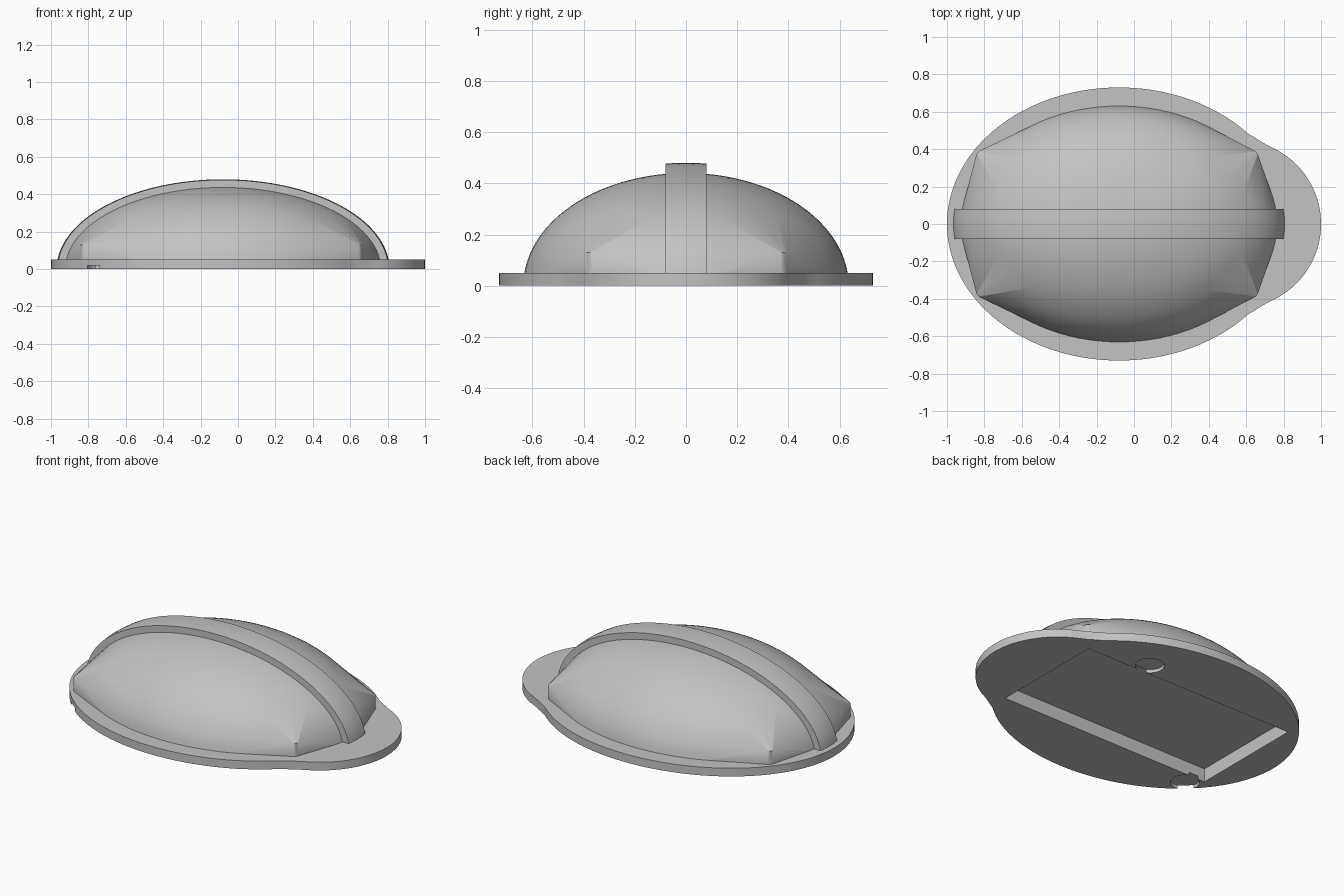
import bpy, bmesh, math

CX = -0.08            # centre of the oval body
PLATE_TOP = 0.05
BOX_X, BOX_HX, BOX_HY = -0.09, 0.715, 0.357   # inner box recess

if "Cube" in bpy.data.objects:
    bpy.data.objects.remove(bpy.data.objects["Cube"], do_unlink=True)

grey = bpy.data.materials.new("plain grey")
grey.use_nodes = True
grey.diffuse_color = (0.55, 0.55, 0.55, 1)
grey.node_tree.nodes["Principled BSDF"].inputs["Base Color"].default_value = (0.55, 0.55, 0.55, 1)


def finish(bm, name):
    bmesh.ops.recalc_face_normals(bm, faces=bm.faces)
    mesh = bpy.data.meshes.new(name)
    bm.to_mesh(mesh)
    bm.free()
    mesh.materials.append(grey)
    obj = bpy.data.objects.new(name, mesh)
    bpy.context.collection.objects.link(obj)
    return obj


def activate(obj):
    bpy.ops.object.select_all(action='DESELECT')
    obj.select_set(True)
    bpy.context.view_layer.objects.active = obj


def prism(name, outline, z0, z1):
    bm = bmesh.new()
    face = bm.faces.new([bm.verts.new((x, y, z0)) for x, y in outline])
    top = bmesh.ops.extrude_face_region(bm, geom=[face])["geom"]
    moved = [v for v in top if isinstance(v, bmesh.types.BMVert)]
    bmesh.ops.translate(bm, verts=moved, vec=(0, 0, z1 - z0))
    return finish(bm, name)


def circle(cx, cy, r, n):
    return [(cx + r * math.cos(2 * math.pi * i / n),
             cy + r * math.sin(2 * math.pi * i / n)) for i in range(n)]


def cut(obj, cutter):
    cutter.hide_render = True
    mod = obj.modifiers.new("cut", 'BOOLEAN')
    mod.operation = 'DIFFERENCE'
    mod.solver = 'EXACT'
    mod.object = cutter
    activate(obj)
    bpy.ops.object.modifier_apply(modifier=mod.name)


# Base plate: a large oval blended into a smaller round nose
def half_width(x):
    oval = 0.73 * math.sqrt(max(0, 1 - ((x - CX) / 0.92) ** 2))
    nose = math.sqrt(max(0, 0.45 ** 2 - (x - 0.55) ** 2))
    blend = 0.575 - 0.61 * (x - 0.46) if 0.46 < x < 0.83 else 0
    return max(oval, nose, blend)


N = 72
xs = [math.cos(math.pi * i / N) for i in range(N + 1)]
upper = [(x, half_width(x)) for x in xs[1:-1]]
outline = [(1, 0)] + upper + [(-1, 0)] + [(x, -y) for x, y in reversed(upper)]
base_plate = prism("base_plate", outline, 0, PLATE_TOP)

# Dome shell: half ellipsoid stretched over four rounded box corners
bm = bmesh.new()
RINGS, SEGS = 24, 96
low = math.asin(PLATE_TOP / 0.44)
for r in range(RINGS):
    a = low + (math.pi / 2 - low) * r / RINGS
    for x, y in circle(0, 0, math.cos(a), SEGS):
        bm.verts.new((CX + 0.85 * x, 0.635 * y, 0.44 * math.sin(a)))
bm.verts.new((CX, 0, 0.44))
for sx in (-1, 1):
    for sy in (-1, 1):
        for x, y in circle(BOX_X + sx * BOX_HX, sy * BOX_HY, 0.04, 24):
            for z in (PLATE_TOP, 0.13):
                bm.verts.new((x, y, z))
bmesh.ops.convex_hull(bm, input=bm.verts[:])
bmesh.ops.delete(bm, geom=[v for v in bm.verts if not v.link_faces], context='VERTS')
dome = finish(bm, "dome")

# Raised band: an arch swept lengthwise over the dome
bm = bmesh.new()
section = [(y, 0.89, 0.48) for y in (-0.08, -0.04, 0, 0.04, 0.08)]
section += [(0.08, 0.8, 0.4), (-0.08, 0.8, 0.4)]
STEPS = 80
loops = []
for i in range(STEPS + 1):
    loop = []
    for y, rx, rz in section:
        f = math.sqrt(1 - (y / 0.675) ** 2)
        start = math.asin(PLATE_TOP / (rz * f))
        a = start + (math.pi - 2 * start) * i / STEPS
        loop.append(bm.verts.new((CX + rx * f * math.cos(a), y, rz * f * math.sin(a))))
    loops.append(loop)
for p, q in zip(loops, loops[1:]):
    for k in range(len(section)):
        j = (k + 1) % len(section)
        bm.faces.new((p[k], p[j], q[j], q[k]))
bm.faces.new(loops[0])
bm.faces.new(loops[-1])
band = finish(bm, "raised_band")

# Underside: box recess and two shallow round sockets
box = [(BOX_X + sx * BOX_HX, sy * BOX_HY)
       for sx, sy in ((-1, -1), (1, -1), (1, 1), (-1, 1))]
recess = prism("recess_cutter", box, -0.1, 0.082)
sockets = [prism("socket_cutter", circle(x, y, 0.08, 40), -0.1, 0.02)
           for x, y in ((0.247, 0.43), (-0.727, -0.43))]
for cutter in [recess] + sockets:
    cut(base_plate, cutter)
cut(dome, recess)
for cutter in [recess] + sockets:
    bpy.data.objects.remove(cutter, do_unlink=True)

for part in (base_plate, dome, band):
    activate(part)
    bpy.ops.object.shade_smooth_by_angle(angle=math.radians(30))
